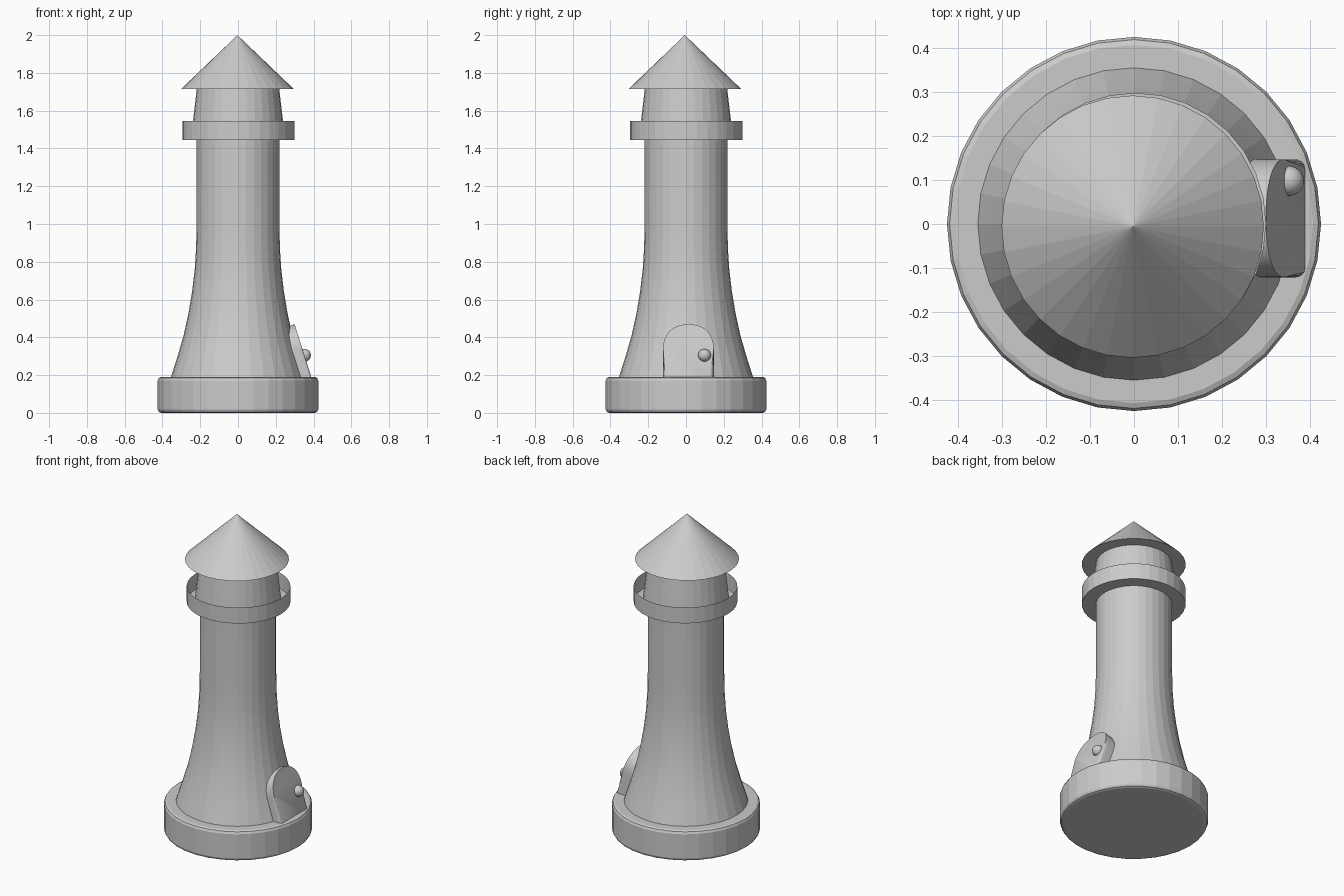
import bpy, bmesh, math
from mathutils import Vector

if "Cube" in bpy.data.objects:
    bpy.data.objects.remove(bpy.data.objects["Cube"])

SIDES = 32


def add_mesh(name, bm):
    bmesh.ops.recalc_face_normals(bm, faces=bm.faces)
    me = bpy.data.meshes.new(name)
    bm.to_mesh(me)
    bm.free()
    ob = bpy.data.objects.new(name, me)
    bpy.context.collection.objects.link(ob)
    return ob


def smooth(ob, degrees):
    bpy.ops.object.select_all(action='DESELECT')
    ob.select_set(True)
    bpy.context.view_layer.objects.active = ob
    bpy.ops.object.shade_smooth_by_angle(angle=math.radians(degrees))


def lathe(name, profile, center=(0, 0)):
    """Turn a (radius, z) profile around a vertical axis."""
    bm = bmesh.new()
    rings = []
    for r, z in profile:
        count = SIDES if r > 0 else 1
        rings.append([bm.verts.new((center[0] + r * math.sin(a), center[1] + r * math.cos(a), z))
                      for a in (2 * math.pi * i / SIDES for i in range(count))])
    for lo, hi in zip(rings, rings[1:]):
        for i in range(SIDES):
            j = (i + 1) % SIDES
            quad = [lo[i % len(lo)], lo[j % len(lo)], hi[j % len(hi)], hi[i % len(hi)]]
            bm.faces.new(list(dict.fromkeys(quad)))
    return add_mesh(name, bm)


# Plinth with softened rims
lathe("base", [(0, 0), (0.407, 0), (0.419, 0.005), (0.425, 0.018),
               (0.425, 0.172), (0.419, 0.185), (0.407, 0.19), (0.34, 0.19)])

# Flared tower shaft: smooth up the flare, faceted around
tower = lathe("tower", [(0.355, 0.19), (0.32, 0.30), (0.288, 0.41), (0.262, 0.53), (0.242, 0.65),
                        (0.229, 0.76), (0.222, 0.87), (0.219, 1.0), (0.219, 1.445)])
smooth(tower, 9)

# Gallery: thin open-topped parapet with a floor
lathe("gallery", [(0.2, 1.445), (0.297, 1.445), (0.297, 1.545)], (0.003, 0.001))

# Lantern room tapering upward
lathe("lantern_room", [(0.25, 1.445), (0.218, 1.718)])

# Conical roof, closed underneath
lathe("roof", [(0, 1.715), (0.298, 1.715), (0, 2.0)], (-0.003, -0.006))

# Arched door leaning with the tower wall
tilt = math.radians(17.5)
up = Vector((-math.sin(tilt), 0, math.cos(tilt)))
out = Vector((math.cos(tilt), 0, math.sin(tilt)))
foot = Vector((0.388, 0.013, 0.19))
half, spring, rise = 0.134, 0.155, 0.138
outline = [(-half, -0.05)]
for i in range(25):
    a = math.pi - math.pi * i / 24
    c, s = math.cos(a), math.sin(a)
    outline.append((half * math.copysign(abs(c) ** 0.9, c), spring + rise * abs(s) ** 0.9))
outline.append((half, -0.05))
bm = bmesh.new()
front = [bm.verts.new(foot + Vector((0, u, 0)) + up * v) for u, v in outline]
back = [bm.verts.new(p.co - out * 0.09) for p in front]
face = bm.faces.new(front)
bm.faces.new(back[::-1])
for i in range(len(front)):
    j = (i + 1) % len(front)
    bm.faces.new((front[i], back[i], back[j], front[j]))
bmesh.ops.bevel(bm, geom=list(face.edges), offset=0.022, segments=4, profile=0.5, affect='EDGES')
smooth(add_mesh("door", bm), 40)

# Round door knob
bpy.ops.mesh.primitive_uv_sphere_add(segments=24, ring_count=16, radius=0.034,
                                     location=(0.352, 0.098, 0.305))
knob = bpy.context.object
knob.name = "door_knob"
smooth(knob, 40)
